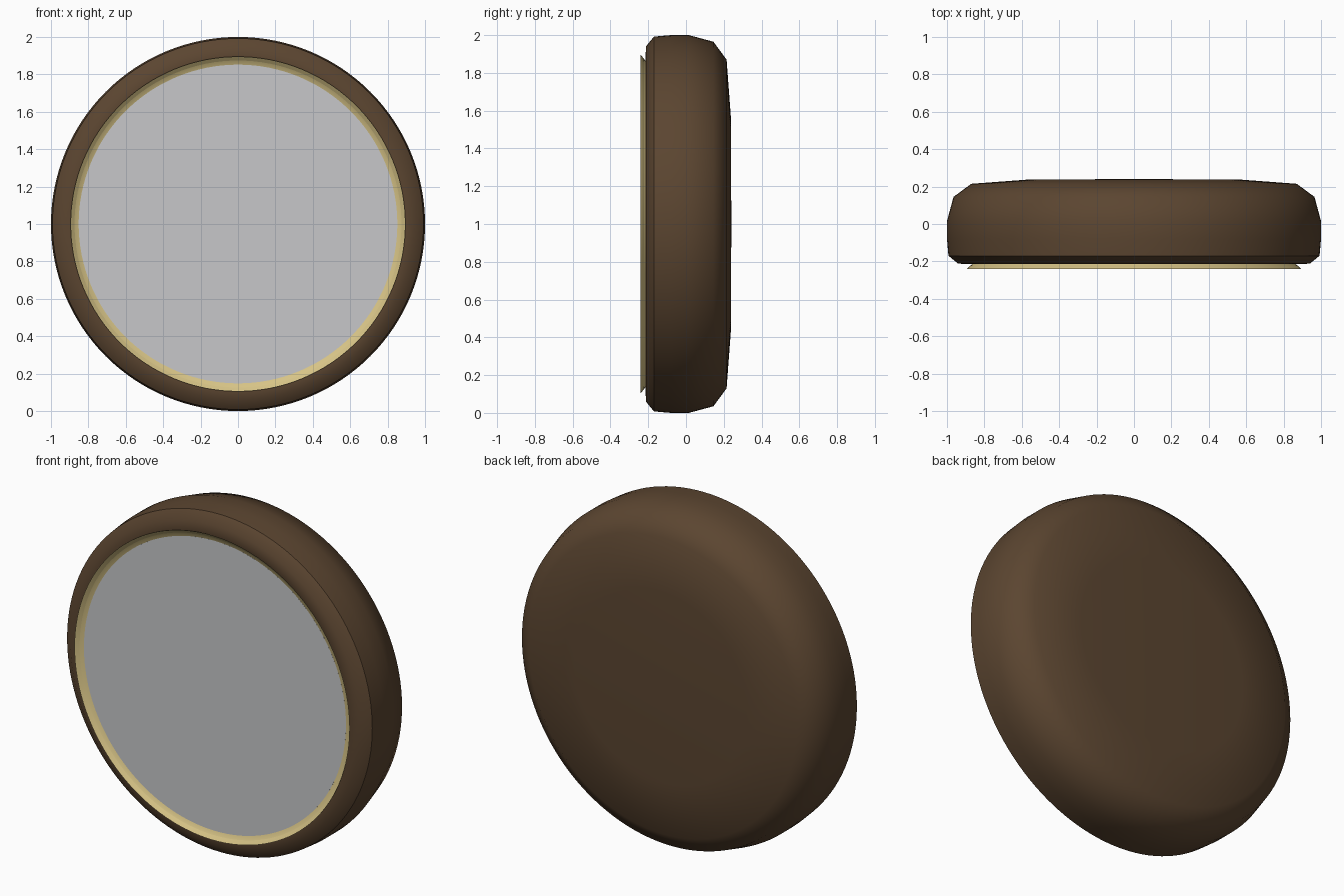
import bpy, bmesh, math

if "Cube" in bpy.data.objects:
    bpy.data.objects.remove(bpy.data.objects["Cube"])

SEG = 128
CZ = 1.0  # height of the axis, which runs along y


def material(name, col):
    m = bpy.data.materials.new(name)
    m.diffuse_color = (*col, 1)
    m.use_nodes = True
    m.node_tree.nodes["Principled BSDF"].inputs["Base Color"].default_value = m.diffuse_color
    return m


def lathe(name, profile, mat, closed=False, angle=30):
    """Spin (radius, y) points around the y axis; radius 0 makes a pole."""
    bm = bmesh.new()
    rings = []
    for r, y in profile:
        if r == 0:
            rings.append([bm.verts.new((0, y, CZ))] * SEG)
        else:
            rings.append([bm.verts.new((r * math.cos(2 * math.pi * i / SEG), y,
                                        CZ + r * math.sin(2 * math.pi * i / SEG)))
                          for i in range(SEG)])
    pairs = list(zip(rings, rings[1:]))
    if closed:
        pairs.append((rings[-1], rings[0]))
    for a, b in pairs:
        for i in range(SEG):
            j = (i + 1) % SEG
            quad = list(dict.fromkeys((a[i], a[j], b[j], b[i])))
            bm.faces.new(quad)
    bmesh.ops.recalc_face_normals(bm, faces=bm.faces)
    me = bpy.data.meshes.new(name)
    bm.to_mesh(me)
    bm.free()
    me.materials.append(mat)
    ob = bpy.data.objects.new(name, me)
    bpy.context.collection.objects.link(ob)
    bpy.ops.object.select_all(action='DESELECT')
    ob.select_set(True)
    bpy.context.view_layer.objects.active = ob
    bpy.ops.object.shade_smooth_by_angle(angle=math.radians(angle))
    return ob


brown = material("dark_brown", (0.105, 0.060, 0.030))
gold = material("pale_gold", (0.68, 0.55, 0.24))
grey = material("light_grey", (0.57, 0.575, 0.585))

# Rounded drum body, closed at the back and behind the glass
lathe("body", [(0, -0.205), (0.845, -0.205), (0.86, -0.215), (0.94, -0.212),
               (0.992, -0.17), (1.0, -0.08), (1.0, 0.015), (0.965, 0.145),
               (0.87, 0.215), (0.56, 0.238), (0, 0.24)], brown, angle=42)

# Flared trim ring around the glass
lathe("trim_ring", [(0.85, -0.213), (0.876, -0.223), (0.895, -0.24),
                    (0.862, -0.212)], gold, closed=True)

# Flat front disc, a thin plate with its face toward -y
lathe("front_disc", [(0, -0.214), (0.852, -0.214), (0.852, -0.206), (0, -0.206)], grey)
